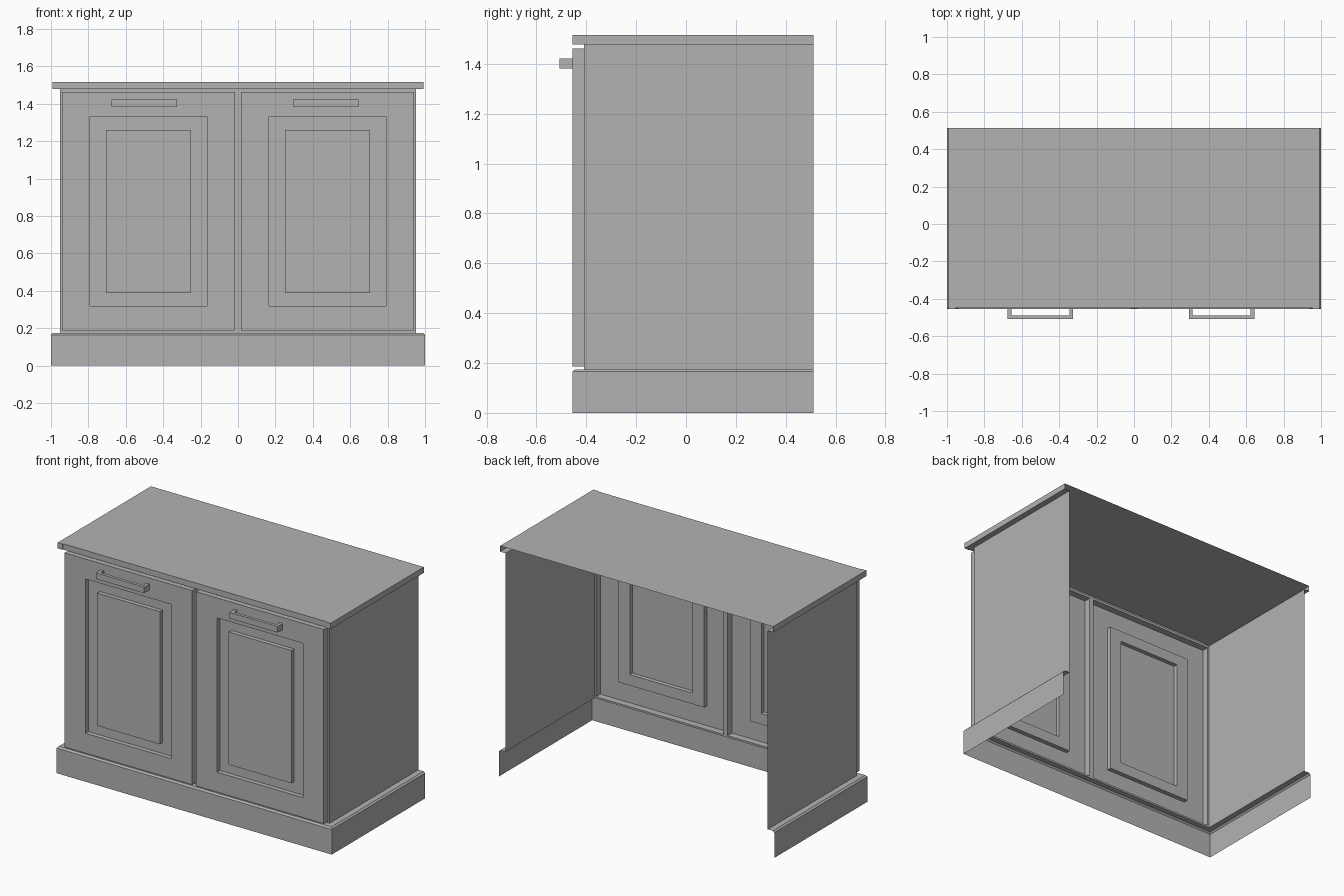
import bpy
import bmesh

if "Cube" in bpy.data.objects:
    bpy.data.objects.remove(bpy.data.objects["Cube"], do_unlink=True)

# Single painted finish
grey = bpy.data.materials.new("plain grey")
grey.use_nodes = True
colour = (0.45, 0.45, 0.45, 1)
grey.diffuse_color = colour
grey.node_tree.nodes["Principled BSDF"].inputs["Base Color"].default_value = colour

BACK, FACE, FRONT = 0.512, -0.41, -0.455     # depths of back edge, carcass and doors
SIDE, SKIRT_TOP, CARCASS_TOP = 0.952, 0.175, 1.478


def finish(bm, name):
    bmesh.ops.remove_doubles(bm, verts=bm.verts, dist=0.0001)
    mesh = bpy.data.meshes.new(name)
    bm.to_mesh(mesh)
    bm.free()
    mesh.materials.append(grey)
    obj = bpy.data.objects.new(name, mesh)
    bpy.context.collection.objects.link(obj)
    return obj


def loft(name, loops, closed=False, cap=False):
    """Skin a sheet through successive loops of points."""
    bm = bmesh.new()
    rows = [[bm.verts.new(p) for p in loop] for loop in loops]
    count = len(rows[0])
    for a, b in zip(rows, rows[1:]):
        for i in range(count if closed else count - 1):
            j = (i + 1) % count
            bm.faces.new((a[i], a[j], b[j], b[i]))
    if cap:
        bm.faces.new(rows[-1])
    return finish(bm, name)


def u_loop(w, front, z):
    return [(-w, BACK, z), (-w, front, z), (w, front, z), (w, BACK, z)]


def rect(x0, x1, z0, z1, y):
    return [(x0, y, z0), (x1, y, z0), (x1, y, z1), (x0, y, z1)]


# Plinth: three-sided skirt with a chamfered ledge, open below and behind
loft("plinth", [u_loop(1, FRONT, 0), u_loop(1, FRONT, 0.165),
                u_loop(0.99, FRONT + 0.01, SKIRT_TOP), u_loop(SIDE, FACE, SKIRT_TOP)])

# Carcass side panels
for side, s in (("right", -1), ("left", 1)):
    ys = (BACK, FACE) if s < 0 else (FACE, BACK)
    loft(side + "_side_panel",
         [[(s * SIDE, y, z) for y in ys] for z in (SKIRT_TOP, CARCASS_TOP)])

# Face frame around the two door openings
xs = (-SIDE, -0.941, -0.015, 0.015, 0.941, SIDE)
zs = (SKIRT_TOP, 0.187, 1.462, CARCASS_TOP)
bm = bmesh.new()
for i in range(5):
    for k in range(3):
        if not (k == 1 and i in (1, 3)):
            corners = rect(xs[i], xs[i + 1], zs[k], zs[k + 1], FACE)
            bm.faces.new([bm.verts.new(p) for p in corners])
finish(bm, "face_frame")

# Doors: hollow shells with a sunken border and a raised centre panel
sunk, raised = FRONT + 0.03, FRONT + 0.002
for side, i in (("right", 1), ("left", 3)):
    x0, x1 = xs[i], xs[i + 1]

    def ring(dx, dz, y):
        return rect(x0 + dx, x1 - dx, zs[1] + dz, zs[2] - dz, y)

    loft(side + "_door",
         [ring(0, 0, FACE), ring(0, 0, FRONT),
          ring(0.151, 0.131, FRONT), ring(0.151, 0.131, sunk),
          ring(0.235, 0.202, sunk), ring(0.235, 0.202, raised)],
         closed=True, cap=True)


# Countertop: thin shell with a slightly recessed front edge and open underside
def top_loop(w, front, z, recess):
    half = [(w, BACK, z), (w, front, z), (min(w, 0.955), front, z),
            (min(w, 0.955), front + recess, z)]
    return [(-x, y, h) for x, y, h in half] + half[::-1]


loft("countertop", [top_loop(SIDE, FACE, CARCASS_TOP, 0),
                    top_loop(0.991, FRONT, CARCASS_TOP, 0.005),
                    top_loop(0.991, FRONT, 1.516, 0.005)], cap=True)

# Handles: square-section brackets
for side, cx in (("right", -0.501), ("left", 0.468)):
    w, leg, tip = 0.175, 0.02, -0.508
    outline = [(-w, FRONT), (-w, tip), (w, tip), (w, FRONT),
               (w - leg, FRONT), (w - leg, tip + leg),
               (leg - w, tip + leg), (leg - w, FRONT)]
    bm = bmesh.new()
    base = bm.faces.new([bm.verts.new((cx + x, y, 1.382)) for x, y in outline])
    new = bmesh.ops.extrude_face_region(bm, geom=[base], use_keep_orig=True)["geom"]
    bmesh.ops.translate(bm, vec=(0, 0, 0.04),
                        verts=[v for v in new if isinstance(v, bmesh.types.BMVert)])
    bmesh.ops.recalc_face_normals(bm, faces=bm.faces)
    finish(bm, side + "_handle")
